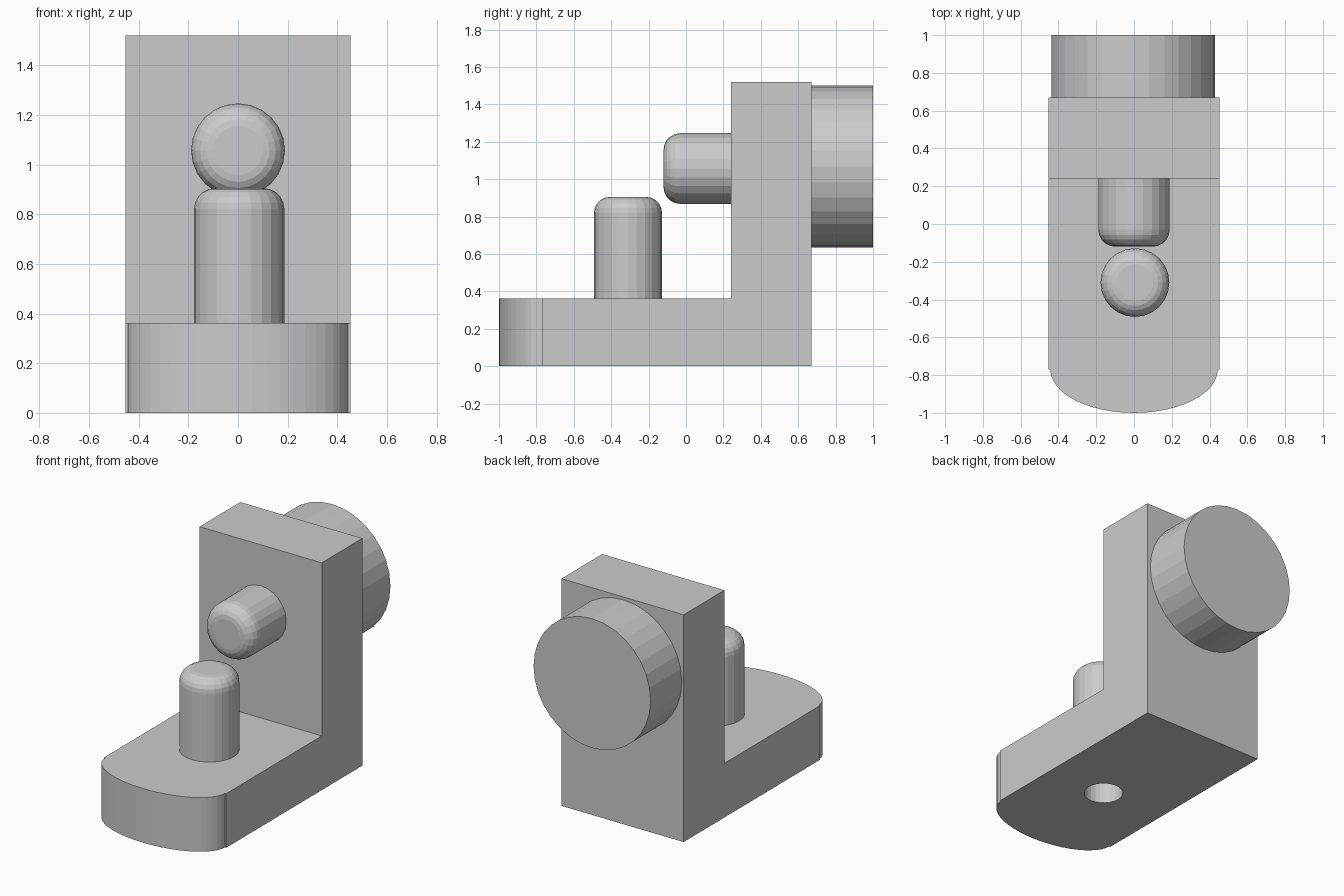
import bpy, bmesh, math
from mathutils import Matrix

if "Cube" in bpy.data.objects:
    bpy.data.objects.remove(bpy.data.objects["Cube"])


def finish(name, bm):
    bmesh.ops.recalc_face_normals(bm, faces=bm.faces)
    mesh = bpy.data.meshes.new(name)
    bm.to_mesh(mesh)
    bm.free()
    obj = bpy.data.objects.new(name, mesh)
    bpy.context.collection.objects.link(obj)
    return obj


def prism(name, outline, z0, z1):
    bm = bmesh.new()
    face = bm.faces.new([bm.verts.new((x, y, z0)) for x, y in outline])
    top = bmesh.ops.extrude_face_region(bm, geom=[face])["geom"]
    verts = [v for v in top if isinstance(v, bmesh.types.BMVert)]
    bmesh.ops.translate(bm, verts=verts, vec=(0, 0, z1 - z0))
    return finish(name, bm)


def lathe(name, r, length, segments, start, along_y=0, rounding=0):
    """Cylinder growing from start, up or along y, optionally with a rounded tip."""
    profile = [(r, 0)]
    steps = 5 if rounding else 0
    for i in range(steps + 1):
        a = math.pi / 2 * i / max(steps, 1)
        profile.append((r - rounding + rounding * math.cos(a),
                        length - rounding + rounding * math.sin(a)))
    bm = bmesh.new()
    rings = [[bm.verts.new((pr * math.cos(2 * math.pi * k / segments),
                            pr * math.sin(2 * math.pi * k / segments), z))
              for k in range(segments)] for pr, z in profile]
    for lo, hi in zip(rings, rings[1:]):
        for k in range(segments):
            n = (k + 1) % segments
            bm.faces.new((lo[k], lo[n], hi[n], hi[k]))
    bm.faces.new(rings[0])
    bm.faces.new(rings[-1])
    turn = Matrix.Rotation(-along_y * math.pi / 2, 4, 'X')
    bmesh.ops.transform(bm, matrix=Matrix.Translation(start) @ turn, verts=bm.verts)
    return finish(name, bm)


# L-shaped bracket: base with a bowed front edge, plus the upright block
arc = [(0.443 * math.cos(math.pi * (1 + i / 24)),
        -0.77 + 0.23 * math.sin(math.pi * (1 + i / 24))) for i in range(25)]
bracket = prism("bracket",
                [(0.452, 0.67), (-0.452, 0.67), (-0.452, -0.77)] + arc + [(0.452, -0.77)],
                0, 0.362)
upright = prism("upright", [(-0.452, 0.24), (0.452, 0.24), (0.452, 0.67), (-0.452, 0.67)],
                0, 1.52)

# Round hole in the underside, below the standing peg
drill = lathe("hole_cutter", 0.122, 0.6, 24, (0.015, -0.28, -0.1))
drill.hide_render = True
drill.hide_set(True)
for tool, op in ((upright, 'UNION'), (drill, 'DIFFERENCE')):
    mod = bracket.modifiers.new(op.title(), 'BOOLEAN')
    mod.operation = op
    mod.object = tool
    mod.solver = 'EXACT'
bpy.context.view_layer.objects.active = bracket
for mod in list(bracket.modifiers):
    bpy.ops.object.modifier_apply(modifier=mod.name)
for helper in (upright, drill):
    bpy.data.objects.remove(helper)

# Rounded pegs and the rear knob
lathe("standing_peg", 0.182, 0.543, 24, (0.005, -0.31, 0.362), rounding=0.085)
lathe("horizontal_peg", 0.189, 0.36, 24, (0, 0.24, 1.057), along_y=-1 * -1, rounding=0.09)
peg = bpy.data.objects["horizontal_peg"]
peg.data.transform(Matrix.Translation((0, 0.48, 0)) @ Matrix.Scale(-1, 4, (0, 1, 0)))
peg.data.flip_normals()
lathe("rear_knob", 0.433, 0.33, 32, (-0.005, 0.67, 1.068), along_y=1)
